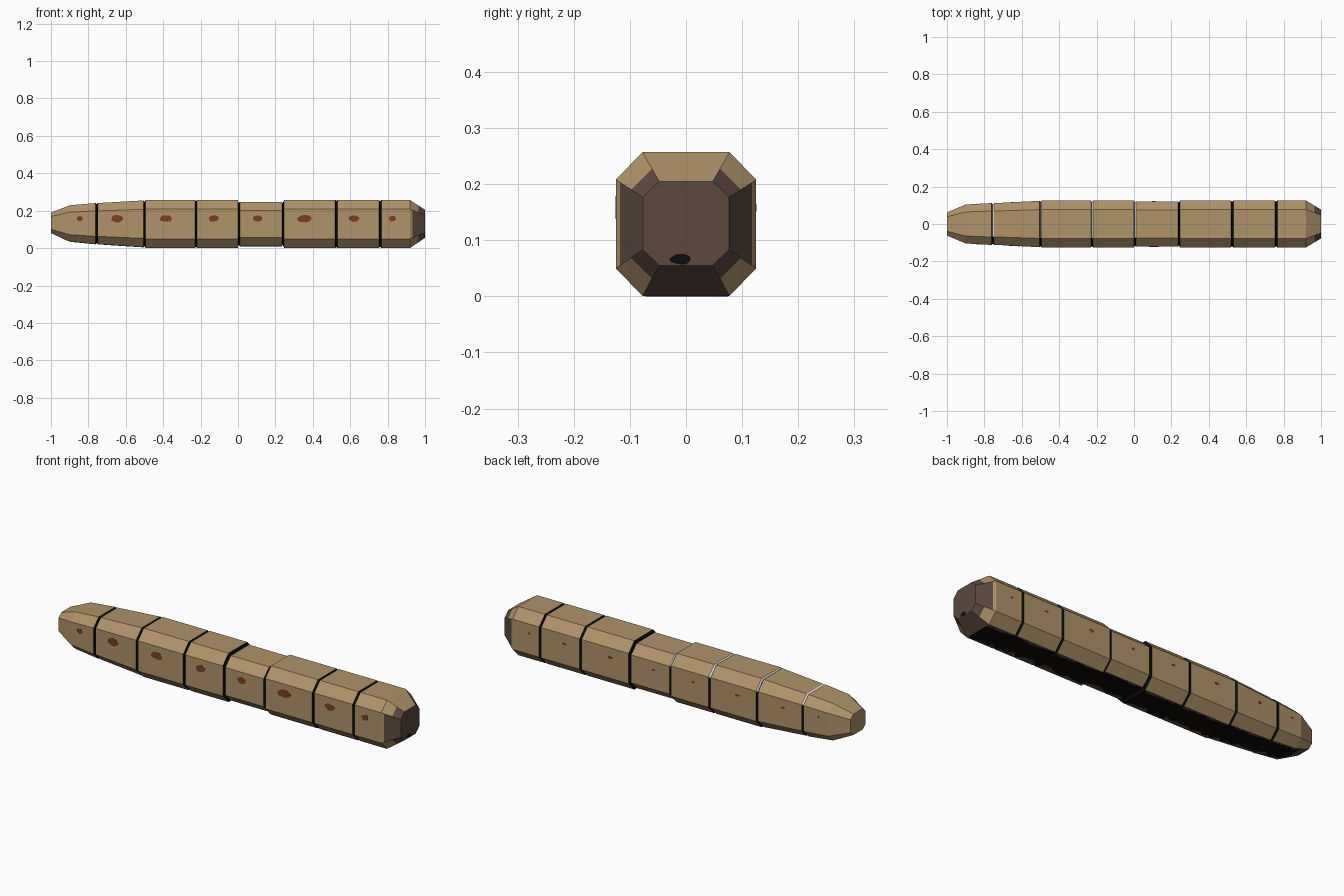
import bpy, bmesh, math, random

if "Cube" in bpy.data.objects:
    bpy.data.objects.remove(bpy.data.objects["Cube"])

random.seed(4)
ZC = 0.129          # height of the body axis
CORNER = 0.62       # where the octagon's corners sit along each half width


def srgb(r, g, b):
    return tuple((c / 255 / 12.92) if c < 10 else ((c / 255 + 0.055) / 1.055) ** 2.4
                 for c in (r, g, b)) + (1,)


def material(name, *rgb):
    m = bpy.data.materials.new(name)
    m.diffuse_color = srgb(*rgb)
    m.use_nodes = True
    m.node_tree.nodes["Principled BSDF"].inputs["Base Color"].default_value = m.diffuse_color
    return m


TAN = material("tan skin", 176, 147, 106)
BROWN = material("dark brown nose", 92, 73, 62)
BLACK = material("black groove", 12, 10, 9)
PALE = material("pale groove edge", 240, 240, 238)
SPOT = material("rust spot", 122, 62, 34)
ALL = [TAN, BROWN, BLACK, PALE]


def make(name, verts, faces, mats):
    me = bpy.data.meshes.new(name)
    me.from_pydata(verts, [], faces)
    for m in mats:
        me.materials.append(m)
    bm = bmesh.new()
    bm.from_mesh(me)
    bmesh.ops.recalc_face_normals(bm, faces=bm.faces)
    bm.to_mesh(me)
    bm.free()
    ob = bpy.data.objects.new(name, me)
    bpy.context.collection.objects.link(ob)
    return ob


# Each segment: stations of (x, half width, half height, axis height)
G = 0.006
segments = [
    [(-1.0, 0.062, 0.055, 0.135), (-0.9, 0.104, 0.097, 0.132), (-0.755 - G, 0.112, 0.110, 0.131)],
    [(-0.755 + G, 0.111, 0.110, 0.131), (-0.5 - G, 0.124, 0.125, 0.130)],
    [(-0.5 + G, 0.125, 0.128, ZC), (-0.225 - G, 0.125, 0.128, ZC)],
    [(-0.225 + G, 0.125, 0.128, ZC), (0.005 - G, 0.125, 0.128, ZC)],
    [(0.005 + G, 0.121, 0.118, ZC), (0.24 - G, 0.121, 0.118, ZC)],
    [(0.24 + G, 0.125, 0.128, ZC), (0.525 - G, 0.125, 0.128, ZC)],
    [(0.525 + G, 0.125, 0.128, ZC), (0.76 - G, 0.125, 0.128, ZC)],
    [(0.76 + G, 0.125, 0.128, ZC), (0.92, 0.125, 0.128, ZC), (0.932, 0.1178, 0.120, ZC),
     (0.965, 0.098, 0.0982, 0.1295), (1.0, 0.077, 0.075, 0.130)],
]

# Join the segments into one run of stations with a shallow groove between each pair
stations, kinds = [], []
for i, seg in enumerate(segments):
    if i:
        a, b = segments[i - 1][-1], seg[0]
        pale = seg[0][0] < 0.1 and i != 2
        stations.append((a[0] + (0.004 if pale else G), min(a[1], b[1]) - 0.006,
                         min(a[2], b[2]) - 0.006, (a[3] + b[3]) / 2))
        kinds += ["groove_left", "groove_right"]
    stations += seg
    kinds += ["skin"] * (len(seg) - 1)
kinds[-3:] = ["nose_base", "nose_mid", "nose_tip"]


def ring(x, hy, hz, zc):
    c = CORNER
    pts = [(1, -c), (1, c), (c, 1), (-c, 1), (-1, c), (-1, -c), (-c, -1), (c, -1)]
    return [(x, hy * p, zc + hz * q) for p, q in pts]


# Sides: 0 back, 1 upper back, 2 top, 3 upper front, 4 front,
#        5 lower front, 6 bottom, 7 lower back
def colour(kind, side, x):
    if kind == "groove_right" and x < 0.1 and side in (1, 2):
        return PALE
    if kind.startswith("groove"):
        return BLACK
    if side == 6:
        return BROWN
    if kind == "nose_mid":
        return BROWN if side in (0, 4) else TAN
    if kind == "nose_tip":
        return TAN if side == 2 else BROWN
    return TAN


verts = [v for s in stations for v in ring(*s)]
faces, paint = [], []
for i, kind in enumerate(kinds):
    for k in range(8):
        n = (k + 1) % 8
        faces.append((i * 8 + k, i * 8 + n, i * 8 + 8 + n, i * 8 + 8 + k))
        paint.append(colour(kind, k, stations[i][0]))
last = (len(stations) - 1) * 8
faces += [tuple(range(8)), tuple(range(last, last + 8))]
paint += [TAN, BROWN]
body = make("segmented_body", verts, faces, ALL)
for poly, mat in zip(body.data.polygons, paint):
    poly.material_index = ALL.index(mat)


# Body size at x, used to lay painted plates on the tapered sides
def size_at(x):
    for a, b in zip(stations, stations[1:]):
        if a[0] <= x <= b[0]:
            t = (x - a[0]) / (b[0] - a[0])
            return [p + (q - p) * t for p, q in zip(a, b)]
    return stations[-1]


def blob(n, w, h):
    out = []
    for k in range(n):
        r = random.uniform(0.85, 1.1)
        t = 2 * math.pi * k / n
        out.append((w * r * math.cos(t), h * r * math.sin(t)))
    return out


def plate(name, inner, outer, mat):
    n = len(inner)
    f = [(k, (k + 1) % n, n + (k + 1) % n, n + k) for k in range(n)]
    f += [tuple(range(n)), tuple(range(n, 2 * n))]
    make(name, inner + outer, f, [mat])


# Rust spots: large on the front, small on the back
spots = [(-0.845, 0.017), (-0.645, 0.033), (-0.385, 0.033), (-0.13, 0.028),
         (0.105, 0.025), (0.355, 0.037), (0.62, 0.028), (0.825, 0.019)]
for i, (x, w) in enumerate(spots):
    for label, side, size in (("front", -1, 1.0), ("back", 1, 0.35)):
        pts = blob(14, w * size, (0.011 + w * 0.25) * size)
        layers = [[(x + u, side * (size_at(x + u)[1] + d), 0.158 + v) for u, v in pts]
                  for d in (-0.001, 0.001)]
        plate(f"{label}_spot_{i + 1}", layers[0], layers[1], SPOT)

# Ragged black belly patch under each segment
for i, seg in enumerate(segments):
    x0 = -0.94 if i == 0 else seg[0][0]
    x1 = 0.92 if i == 7 else seg[-1][0]
    xs = [x0 + (x1 - x0) * k / 8 for k in range(9)]
    edge = []
    for side, low, high in ((1, 0.45, 0.6), (-1, 0.3, 0.58)):
        row = [(x, side * size_at(x)[1] * random.uniform(low, high)) for x in xs]
        edge += row if side > 0 else row[::-1]
    layers = [[(x, y, size_at(x)[3] - size_at(x)[2] - d) for x, y in edge]
              for d in (-0.001, 0.001)]
    n = len(edge)
    f = [(k, (k + 1) % n, n + (k + 1) % n, n + k) for k in range(n)]
    for base in (0, n):
        f += [(base + k, base + k + 1, base + n - 2 - k, base + n - 1 - k) for k in range(8)]
    make(f"belly_patch_{i + 1}", layers[0] + layers[1], f, [BLACK])

# Small dark mouth on the blunt end
pts = blob(12, 0.019, 0.010)
plate("mouth", [(0.999, u - 0.01, 0.066 + v) for u, v in pts],
      [(1.0005, u - 0.01, 0.066 + v) for u, v in pts], BLACK)
